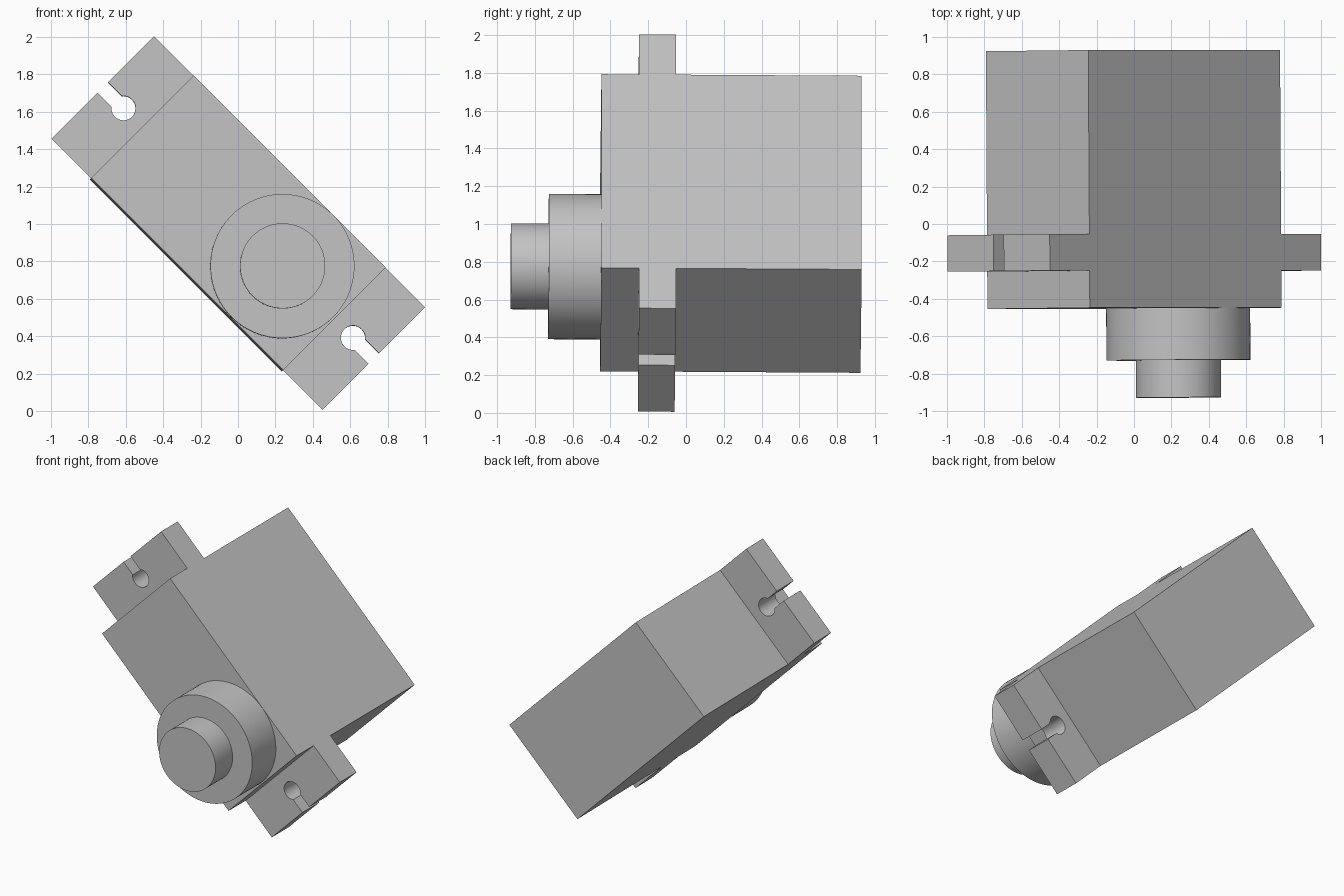
import bpy
import bmesh
from math import radians, sin, cos, asin, pi
from mathutils import Matrix, Vector

cube = bpy.data.objects.get("Cube")
if cube:
    bpy.data.objects.remove(cube, do_unlink=True)

# One plain grey for everything
grey = bpy.data.materials.new("plain grey")
grey.use_nodes = True
colour = (0.55, 0.55, 0.55, 1)
grey.diffuse_color = colour
grey.node_tree.nodes["Principled BSDF"].inputs["Base Color"].default_value = colour

# The upright servo is rolled onto its corner and tipped very slightly
PLACE = (Matrix.Translation((0, 0, 1.004))
         @ Matrix.Rotation(radians(45), 4, 'Y')
         @ Matrix.Rotation(-0.0085, 4, 'X'))

HALF_LENGTH, HALF_WIDTH = 0.725, 0.387
EAR_END, HOLE_AT, HOLE_RADIUS, SLOT_HALF = 1.025, 0.868, 0.065, 0.039
SHAFT_AT = 0.33


def prism(name, outline, front, back, smooth=False):
    """Extrude an outline of (length, width) points along the depth axis."""
    bm = bmesh.new()
    face = bm.faces.new([bm.verts.new((u, front, v)) for u, v in outline])
    new = bmesh.ops.extrude_face_region(bm, geom=[face])["geom"]
    moved = [g for g in new if isinstance(g, bmesh.types.BMVert)]
    bmesh.ops.translate(bm, verts=moved, vec=Vector((0, back - front, 0)))
    bmesh.ops.recalc_face_normals(bm, faces=bm.faces)
    mesh = bpy.data.meshes.new(name)
    bm.to_mesh(mesh)
    bm.free()
    mesh.materials.append(grey)
    obj = bpy.data.objects.new(name, mesh)
    bpy.context.collection.objects.link(obj)
    obj.matrix_world = PLACE
    if smooth:
        bpy.ops.object.select_all(action='DESELECT')
        obj.select_set(True)
        bpy.context.view_layer.objects.active = obj
        bpy.ops.object.shade_smooth_by_angle(angle=radians(30))
    return obj


def arc(centre, radius, start, end, steps):
    angles = [start + (end - start) * i / steps for i in range(steps + 1)]
    return [(centre + radius * cos(a), radius * sin(a)) for a in angles]


# Motor case
L, W = HALF_LENGTH, HALF_WIDTH
prism("case", [(-L, -W), (L, -W), (L, W), (-L, W)], -0.451, 0.927)

# Mounting ears with a keyhole slot opening outwards
mouth = asin(SLOT_HALF / HOLE_RADIUS)
keyhole = arc(HOLE_AT, HOLE_RADIUS, mouth, 2 * pi - mouth, 32)
ear = ([(L, W), (EAR_END, W), (EAR_END, SLOT_HALF)] + keyhole
       + [(EAR_END, -SLOT_HALF), (EAR_END, -W), (L, -W)])
for side, name in ((1, "lower_ear"), (-1, "upper_ear")):
    prism(name, [(side * u, v) for u, v in ear], -0.252, -0.057, smooth=True)

# Gear boss and output shaft
for name, radius, front, back in (("gear_boss", 0.385, -0.728, -0.451),
                                  ("output_shaft", 0.2275, -0.928, -0.728)):
    prism(name, arc(SHAFT_AT, radius, 0, 2 * pi, 96)[:-1], front, back, smooth=True)
